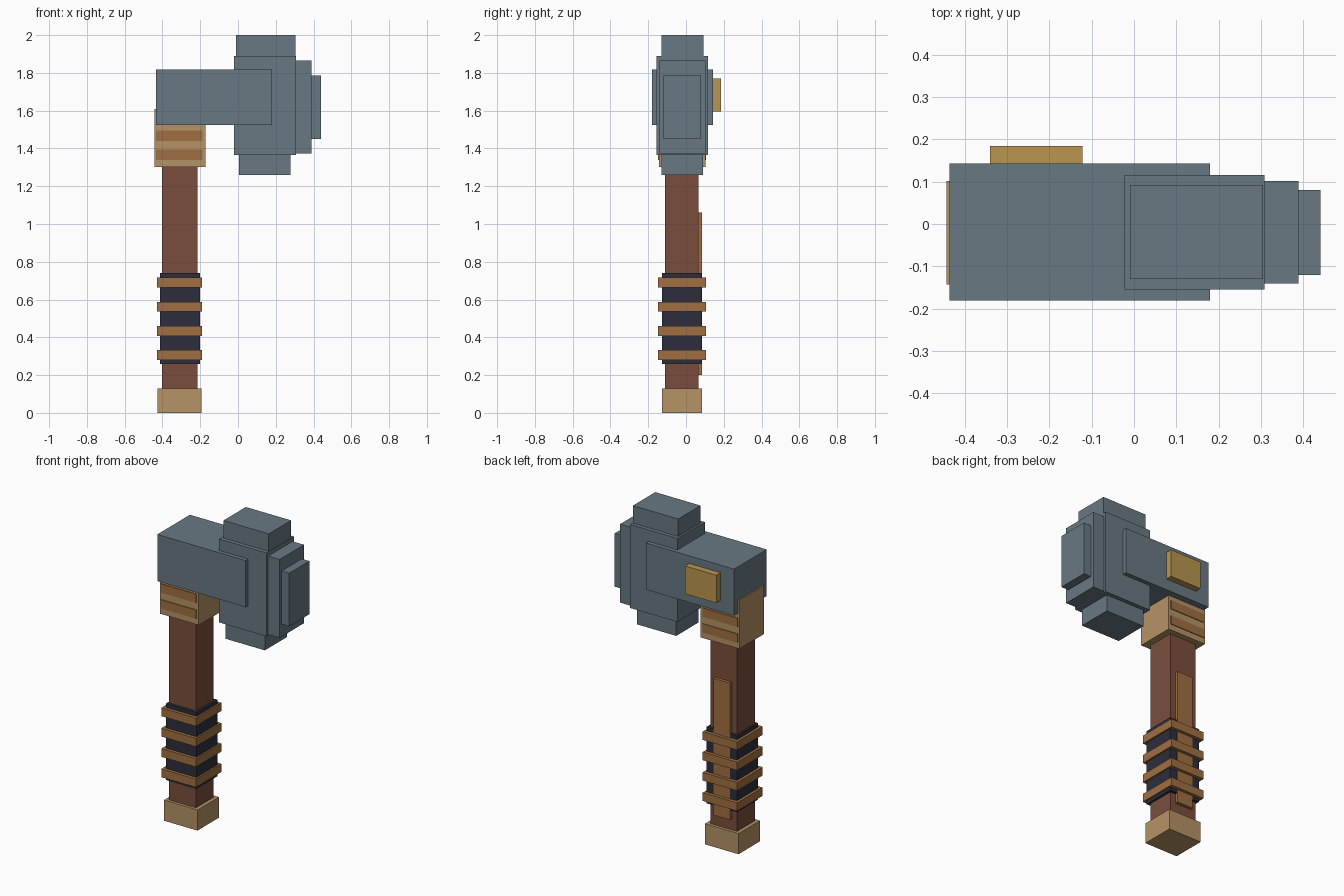
import bpy
from mathutils import Vector

cube = bpy.data.objects.get("Cube")
if cube:
    bpy.data.objects.remove(cube, do_unlink=True)


def material(name, rgb):
    m = bpy.data.materials.new(name)
    m.use_nodes = True
    m.diffuse_color = (*rgb, 1)
    bsdf = next(n for n in m.node_tree.nodes if n.type == 'BSDF_PRINCIPLED')
    bsdf.inputs["Base Color"].default_value = (*rgb, 1)
    return m


steel = material("blue_grey_steel", (0.14, 0.19, 0.225))
wood = material("red_brown_wood", (0.195, 0.076, 0.045))
cloth = material("dark_grip", (0.027, 0.027, 0.045))
leather = material("tan_leather", (0.352, 0.162, 0.054))
brass = material("pale_brass", (0.462, 0.292, 0.133))
gold = material("gold", (0.479, 0.305, 0.08))


def box(name, mat, x, y, z):
    """Box from its (min, max) range on each axis."""
    bpy.ops.mesh.primitive_cube_add(size=1)
    ob = bpy.context.object
    ob.name = ob.data.name = name
    lo, hi = Vector((x[0], y[0], z[0])), Vector((x[1], y[1], z[1]))
    ob.data.transform(ob.matrix_world.Diagonal((*(hi - lo), 1)))
    ob.location = (lo + hi) / 2
    ob.data.materials.append(mat)
    return ob


# Handle
box("shaft", wood, (-0.402, -0.215), (-0.11, 0.066), (0.1, 1.4))
box("pommel", brass, (-0.425, -0.192), (-0.128, 0.085), (0, 0.13))
box("grip", cloth, (-0.413, -0.2), (-0.128, 0.083), (0.26, 0.74))
box("back_strip", leather, (-0.365, -0.252), (0.06, 0.086), (0.2, 1.06))
for i in range(4):
    z = 0.28 + i * 0.128
    box(f"grip_ring_{i + 1}", leather, (-0.43, -0.19), (-0.148, 0.105), (z, z + 0.052))

# Collar with thin bands on the front and back
box("collar", brass, (-0.443, -0.173), (-0.143, 0.102), (1.303, 1.608))
for side, y in (("front", (-0.148, -0.142)), ("back", (0.101, 0.107))):
    for i, z in enumerate((1.34, 1.44)):
        box(f"collar_band_{side}_{i + 1}", leather, (-0.433, -0.188), y, (z, z + 0.055))

# Head
box("head_bar", steel, (-0.435, 0.179), (-0.181, 0.143), (1.525, 1.818))
box("head_block", steel, (-0.022, 0.308), (-0.155, 0.116), (1.365, 1.89))
box("head_top", steel, (-0.01, 0.305), (-0.13, 0.092), (1.88, 2.0))
box("head_bottom", steel, (0.005, 0.278), (-0.13, 0.09), (1.26, 1.375))
box("face_step", steel, (0.3, 0.388), (-0.14, 0.102), (1.372, 1.865))
box("striking_face", steel, (0.38, 0.44), (-0.12, 0.08), (1.45, 1.785))
box("gold_plate", gold, (-0.34, -0.122), (0.135, 0.184), (1.595, 1.77))
